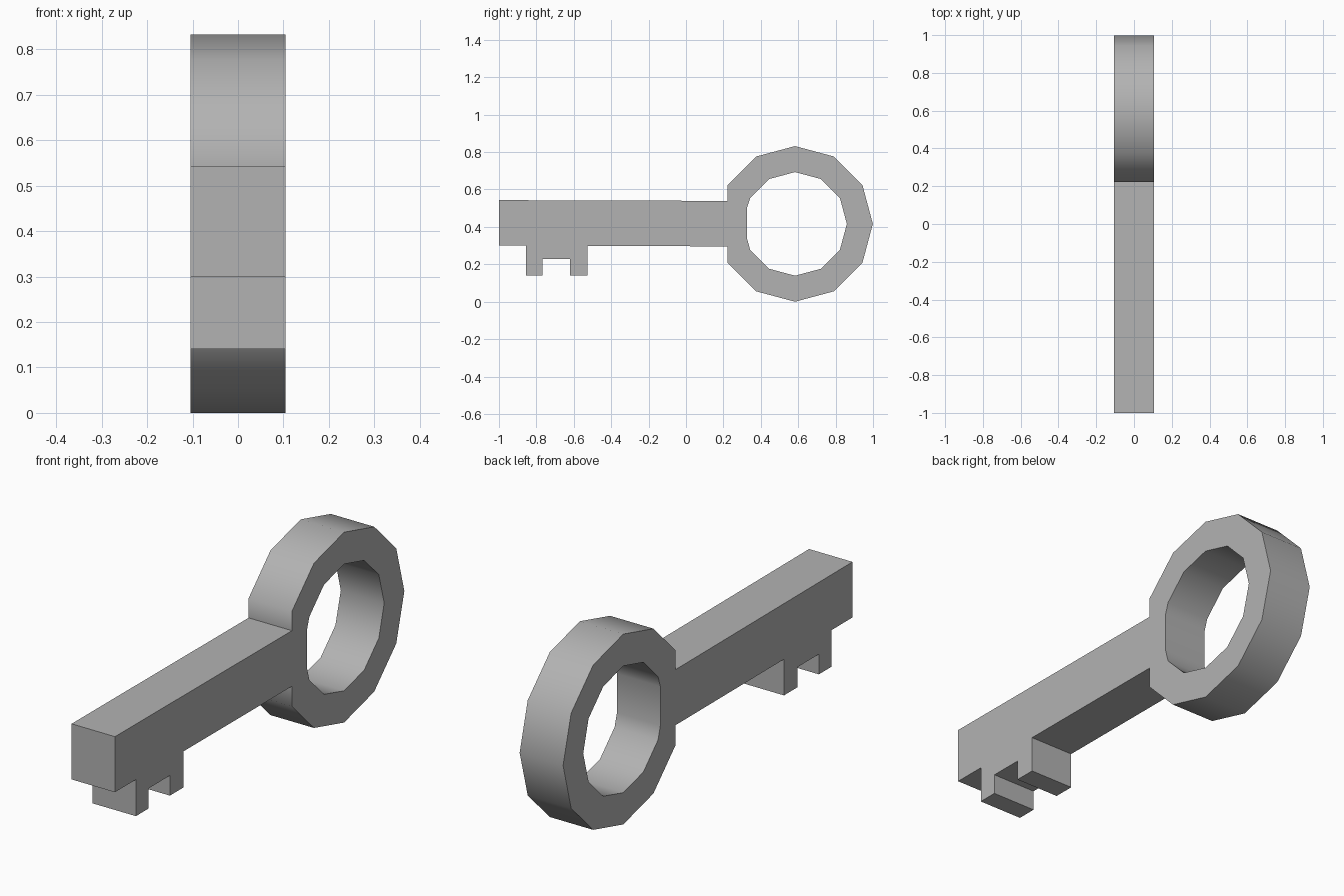
import bpy, bmesh
from math import sin, cos, radians

if "Cube" in bpy.data.objects:
    bpy.data.objects.remove(bpy.data.objects["Cube"])

HALF = 0.105          # half thickness along x
CY, CZ = 0.583, 0.416  # centre of the bow ring

# Mid-grey metal
grey = bpy.data.materials.new("grey_metal")
grey.diffuse_color = (0.45, 0.45, 0.45, 1)
grey.use_nodes = True
grey.node_tree.nodes["Principled BSDF"].inputs["Base Color"].default_value = grey.diffuse_color


def arc(radius, start, end, step=30):
    return [(CY + radius * cos(radians(a)), CZ + radius * sin(radians(a)))
            for a in range(start, end + 1, step)]


def extrude_profile(name, loops):
    bm = bmesh.new()
    edges = []
    for loop in loops:
        verts = [bm.verts.new((-HALF, y, z)) for y, z in loop]
        edges += [bm.edges.new((v, verts[i - 1])) for i, v in enumerate(verts)]
    bmesh.ops.triangle_fill(bm, edges=edges, use_beauty=True)
    ext = bmesh.ops.extrude_face_region(bm, geom=bm.faces[:], use_keep_orig=True)
    moved = [g for g in ext["geom"] if isinstance(g, bmesh.types.BMVert)]
    bmesh.ops.translate(bm, verts=moved, vec=(2 * HALF, 0, 0))
    bmesh.ops.recalc_face_normals(bm, faces=bm.faces[:])
    mesh = bpy.data.meshes.new(name)
    bm.to_mesh(mesh)
    bm.free()
    mesh.materials.append(grey)
    mesh.shade_smooth()
    mesh.set_sharp_from_angle(angle=radians(50))
    obj = bpy.data.objects.new(name, mesh)
    bpy.context.collection.objects.link(obj)
    return obj


# Outer outline: ring (flat where it meets the shaft), shaft and two teeth
ring = arc(0.416, -150, 150)
shaft = [(0.223, 0.539), (-1.0, 0.543), (-1.0, 0.3)]
teeth = [(-0.855, 0.3), (-0.855, 0.14), (-0.768, 0.14), (-0.768, 0.228),
         (-0.62, 0.228), (-0.62, 0.14), (-0.527, 0.14), (-0.527, 0.298)]
outer = ring + shaft + teeth + [(0.223, 0.296)]

# Ring hole, flattened on the shaft side
hole = arc(0.277, -150, 150) + [(0.327, 0.505), (0.327, 0.335)]

extrude_profile("key", [outer, hole])
